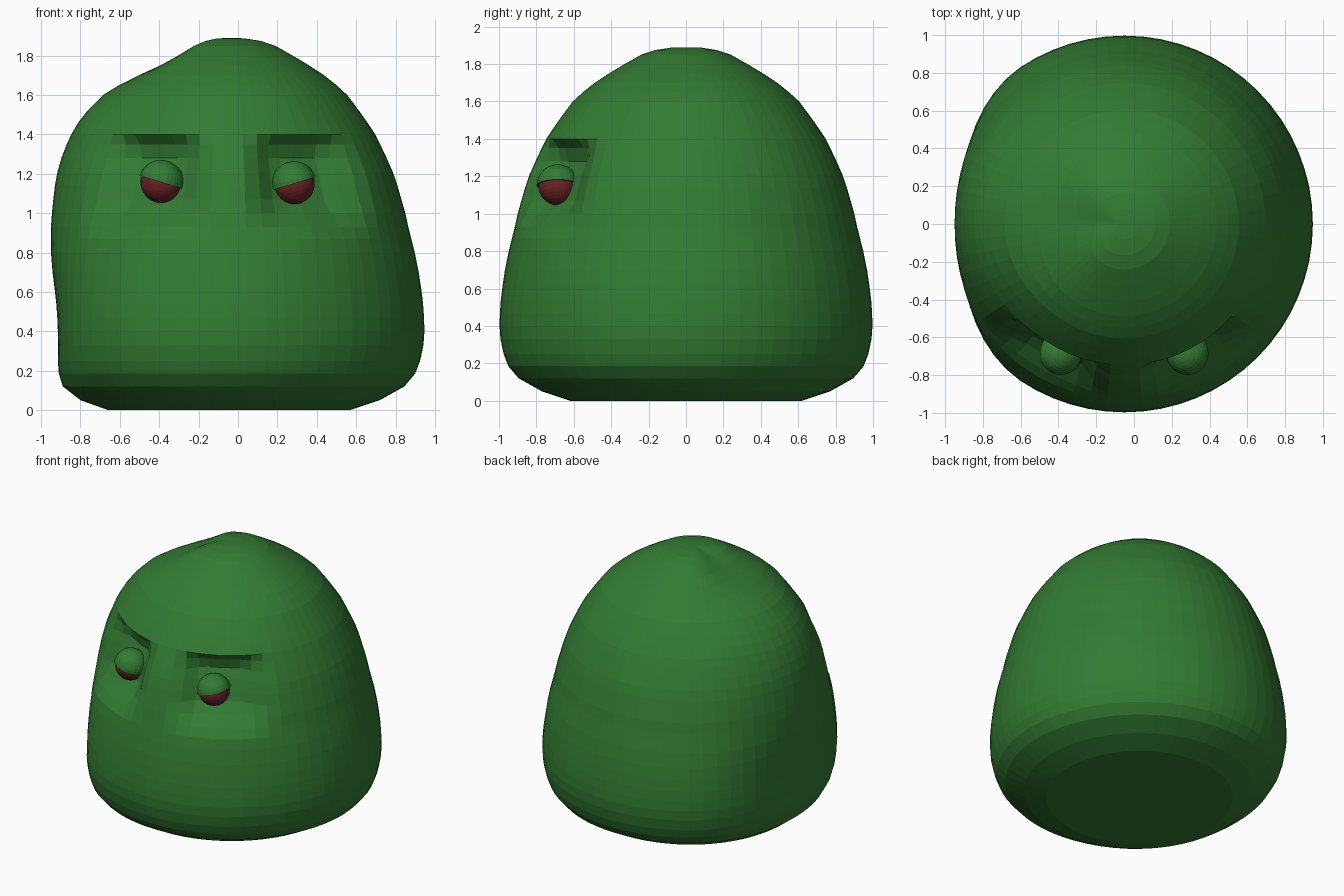
import bpy, bmesh, math
from mathutils import Vector, Matrix

if "Cube" in bpy.data.objects:
    bpy.data.objects.remove(bpy.data.objects["Cube"])

def material(name, rgb):
    m = bpy.data.materials.new(name)
    m.diffuse_color = (*rgb, 1)
    m.use_nodes = True
    m.node_tree.nodes["Principled BSDF"].inputs["Base Color"].default_value = m.diffuse_color
    return m

GREEN = material("leaf green", (0.033, 0.2, 0.033))
RED = material("dark red", (0.15, 0.017, 0.021))

def finish(name, bm, mat):
    bmesh.ops.recalc_face_normals(bm, faces=bm.faces)
    me = bpy.data.meshes.new(name)
    bm.to_mesh(me)
    bm.free()
    me.materials.append(mat)
    ob = bpy.data.objects.new(name, me)
    bpy.context.collection.objects.link(ob)
    return ob

def step(t):
    t = max(0.0, min(1.0, t))
    return t * t * (3 - 2 * t)

# Body profile: height, general radius, radius on the left side
PROFILE = [
    (0.0, 0.62, 0.61), (0.05, 0.77, 0.75), (0.12, 0.895, 0.84), (0.185, 0.95, 0.86),
    (0.25, 0.975, 0.865), (0.33, 0.992, 0.863), (0.4, 0.997, 0.865), (0.47, 0.995, 0.868),
    (0.54, 0.99, 0.873), (0.62, 0.98, 0.882), (0.7, 0.968, 0.892), (0.8, 0.948, 0.9),
    (0.87, 0.93, 0.9), (0.93, 0.915, 0.9), (1.0, 0.9, 0.895), (1.07, 0.88, 0.888),
    (1.14, 0.86, 0.88), (1.21, 0.836, 0.867), (1.28, 0.805, 0.847), (1.35, 0.772, 0.82),
    (1.4, 0.747, 0.797), (1.46, 0.707, 0.762), (1.52, 0.665, 0.715), (1.6, 0.605, 0.635),
    (1.65, 0.55, 0.555), (1.7, 0.488, 0.455), (1.75, 0.412, 0.345), (1.8, 0.328, 0.25),
    (1.85, 0.24, 0.155), (1.875, 0.165, 0.09), (1.888, 0.08, 0.04)]
CX, SEG = -0.05, 64

def socket(a, z):
    """Inward depth of the eye sockets at angle a from the front."""
    d = abs(math.degrees(a))
    across = step((d - 5) / 16) * step((56 - d) / 20)
    up = step((z - 0.86) / 0.22) * step((1.4 - z) / 0.09)
    return 0.125 * across * up

bm = bmesh.new()
rings = []
for z, r, left in PROFILE:
    ring = []
    for i in range(SEG):
        a = -math.pi + math.tau * i / SEG          # 0 is front, negative is left
        side = step(1 - abs(a + math.pi / 2) / math.radians(58))
        rad = r + (left - r) * side - socket(a, z)
        ring.append(bm.verts.new((CX + rad * math.sin(a), -rad * math.cos(a), z)))
    rings.append(ring)
for lo, hi in zip(rings, rings[1:]):
    for i in range(SEG):
        j = (i + 1) % SEG
        bm.faces.new((lo[i], lo[j], hi[j], hi[i]))
bm.faces.new(rings[0][::-1])
tip = bm.verts.new((-0.02, 0, 1.89))
for i in range(SEG):
    bm.faces.new((rings[-1][i], rings[-1][(i + 1) % SEG], tip))
finish("body", bm, GREEN)

# Eyes with slanted half-dome lids
for side, x, z in (("left", -0.39, 1.157), ("right", 0.285, 1.15)):
    tilt = math.radians(17 if side == "left" else -17)
    place = Matrix.Translation((x, -0.685, z)) @ Matrix.Rotation(tilt, 4, 'Y')

    bm = bmesh.new()
    bmesh.ops.create_uvsphere(bm, u_segments=32, v_segments=16, radius=0.105)
    bm.transform(place)
    finish(side + "_eyeball", bm, RED)

    bm = bmesh.new()
    bmesh.ops.create_uvsphere(bm, u_segments=32, v_segments=16, radius=0.114)
    bmesh.ops.bisect_plane(bm, geom=bm.verts[:] + bm.edges[:] + bm.faces[:],
                           plane_co=Vector((0, 0, 0)), plane_no=Vector((0, 0, 1)),
                           clear_inner=True, dist=1e-5)
    bmesh.ops.holes_fill(bm, edges=[e for e in bm.edges if e.is_boundary], sides=0)
    bm.transform(place)
    finish(side + "_eyelid", bm, GREEN)
